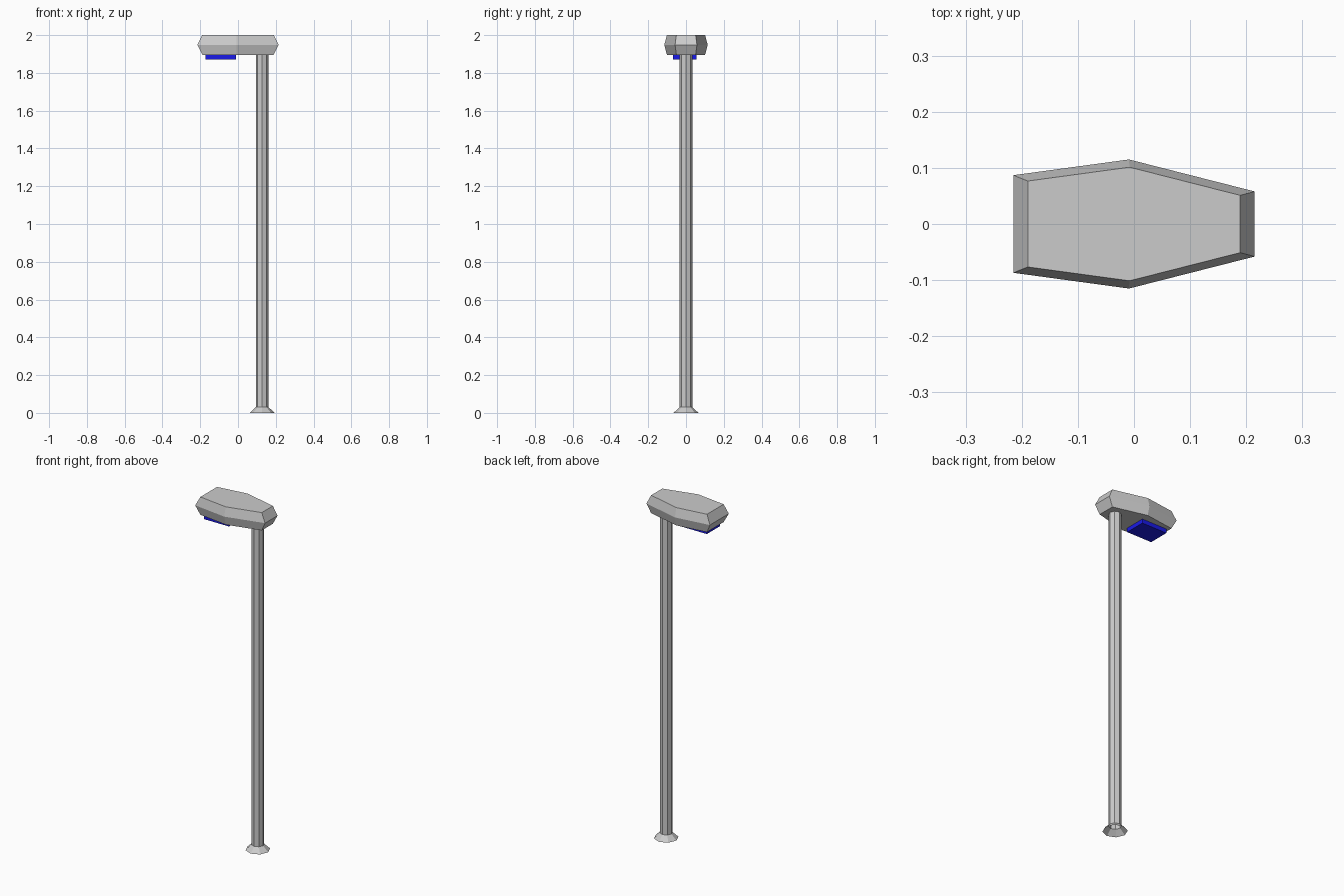
import bpy
from math import cos, sin, tau

if "Cube" in bpy.data.objects:
    bpy.data.objects.remove(bpy.data.objects["Cube"])


def make_object(name, verts, faces):
    mesh = bpy.data.meshes.new(name)
    mesh.from_pydata(verts, [], faces)
    mesh.update()
    obj = bpy.data.objects.new(name, mesh)
    bpy.context.collection.objects.link(obj)
    return obj


def loft(name, rings, caps=True):
    """Join stacked rings (counter-clockwise, bottom to top) with quads."""
    n = len(rings[0])
    verts = [v for ring in rings for v in ring]
    faces = [(r * n + i, r * n + (i + 1) % n, (r + 1) * n + (i + 1) % n, (r + 1) * n + i)
             for r in range(len(rings) - 1) for i in range(n)]
    if caps:
        faces.append(tuple(reversed(range(n))))
        faces.append(tuple(range(len(verts) - n, len(verts))))
    return make_object(name, verts, faces)


def octagon(radius, z, x=0.128):
    return [(x + radius * cos(tau * i / 8), radius * sin(tau * i / 8), z) for i in range(8)]


# Pole and flared foot, open underneath
loft("foot", [octagon(0.066, 0.0), octagon(0.034, 0.03)], caps=False)
loft("pole", [octagon(0.034, 0.03), octagon(0.034, 1.9)], caps=False)

# Lamp head: six-sided outline, widest at mid height
half = [(-0.215, 0.087), (-0.009, 0.115), (0.215, 0.058)]
outline = [(x, -y) for x, y in half] + list(reversed(half))
loft("lamp_head", [[(x * s, y * s, z) for x, y in outline]
                   for s, z in ((0.88, 1.896), (1.0, 1.948), (0.88, 2.0))])

# Blue light panel under the head
x0, x1, y0, y1 = -0.173, -0.011, -0.068, 0.055
panel = loft("light_panel", [[(x0, y0, z), (x1, y0, z), (x1, y1, z), (x0, y1, z)]
                             for z in (1.872, 1.898)])
blue = bpy.data.materials.new("blue_light")
blue.diffuse_color = (0.01, 0.01, 0.8, 1.0)
blue.use_nodes = True
blue.node_tree.nodes["Principled BSDF"].inputs["Base Color"].default_value = blue.diffuse_color
panel.data.materials.append(blue)
